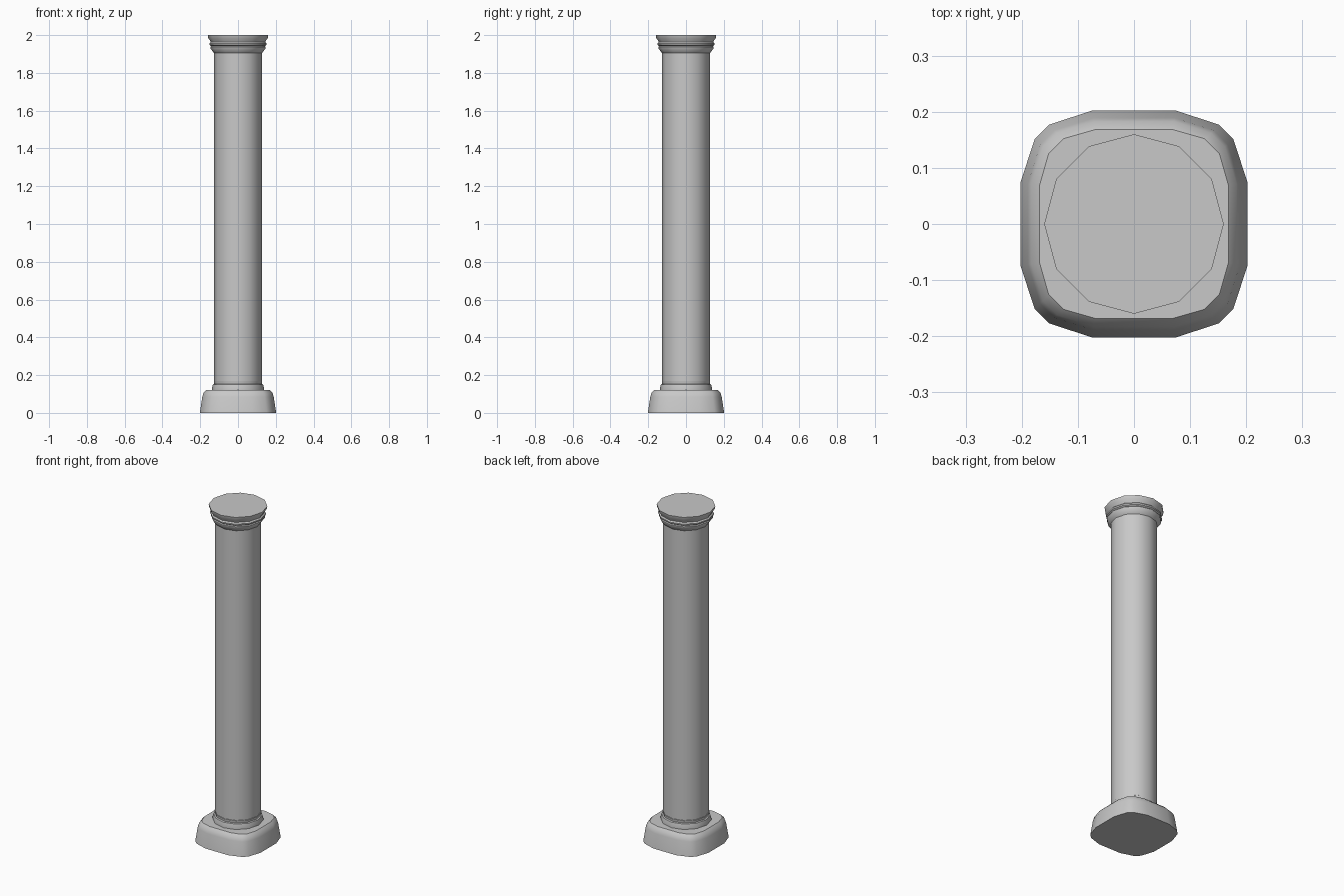
import bpy
import bmesh
from math import cos, sin, pi, radians

cube = bpy.data.objects.get("Cube")
if cube:
    bpy.data.objects.remove(cube, do_unlink=True)

stone = bpy.data.materials.new("grey_stone")
stone.use_nodes = True
GREY = (0.58, 0.58, 0.58, 1.0)
stone.diffuse_color = GREY
stone.node_tree.nodes["Principled BSDF"].inputs["Base Color"].default_value = GREY


def loft(name, rings, angle):
    """Bridge equal-length rings of points and cap both ends."""
    bm = bmesh.new()
    loops = [[bm.verts.new(p) for p in ring] for ring in rings]
    n = len(loops[0])
    for low, high in zip(loops, loops[1:]):
        for i in range(n):
            j = (i + 1) % n
            bm.faces.new((low[i], low[j], high[j], high[i]))
    bm.faces.new(loops[0][::-1])
    bm.faces.new(loops[-1])
    bmesh.ops.recalc_face_normals(bm, faces=bm.faces)
    mesh = bpy.data.meshes.new(name)
    bm.to_mesh(mesh)
    bm.free()
    mesh.materials.append(stone)
    obj = bpy.data.objects.new(name, mesh)
    bpy.context.collection.objects.link(obj)
    bpy.ops.object.select_all(action='DESELECT')
    obj.select_set(True)
    bpy.context.view_layer.objects.active = obj
    bpy.ops.object.shade_smooth_by_angle(angle=radians(angle))
    return obj


def circle(r, z, sides=12):
    return [(r * cos(2 * pi * i / sides), r * sin(2 * pi * i / sides), z)
            for i in range(sides)]


def rounded_square(half, z, flat, shoulder):
    """Square with chamfered corners: four points in each quadrant."""
    quarter = [(half, -flat), (half, flat),
               (half - shoulder, half * 0.75), (half * 0.75, half - shoulder)]
    ring = []
    for _ in range(4):
        ring += [(x, y, z) for x, y in quarter]
        quarter = [(-y, x) for x, y in quarter]
    return ring


# Plinth: tapered rounded block with a soft upper edge
loft("plinth", [rounded_square(*s) for s in (
    (0.202, 0.0, 0.075, 0.025),
    (0.189, 0.085, 0.072, 0.022),
    (0.183, 0.105, 0.071, 0.021),
    (0.168, 0.12, 0.070, 0.016))], 35)

# Collar between plinth and shaft
loft("base_collar", [circle(r, z) for r, z in (
    (0.138, 0.115), (0.138, 0.13), (0.133, 0.15),
    (0.126, 0.153), (0.128, 0.168), (0.122, 0.172))], 40)

# Shaft
loft("shaft", [circle(0.126, 0.16), circle(0.126, 1.905)], 40)

# Capital: stacked mouldings under a flat top
loft("capital", [circle(r, z) for r, z in (
    (0.122, 1.9), (0.129, 1.907), (0.146, 1.93), (0.147, 1.938),
    (0.142, 1.942), (0.151, 1.948), (0.152, 1.956), (0.145, 1.963),
    (0.147, 1.97), (0.157, 1.983), (0.160, 2.0))], 40)
